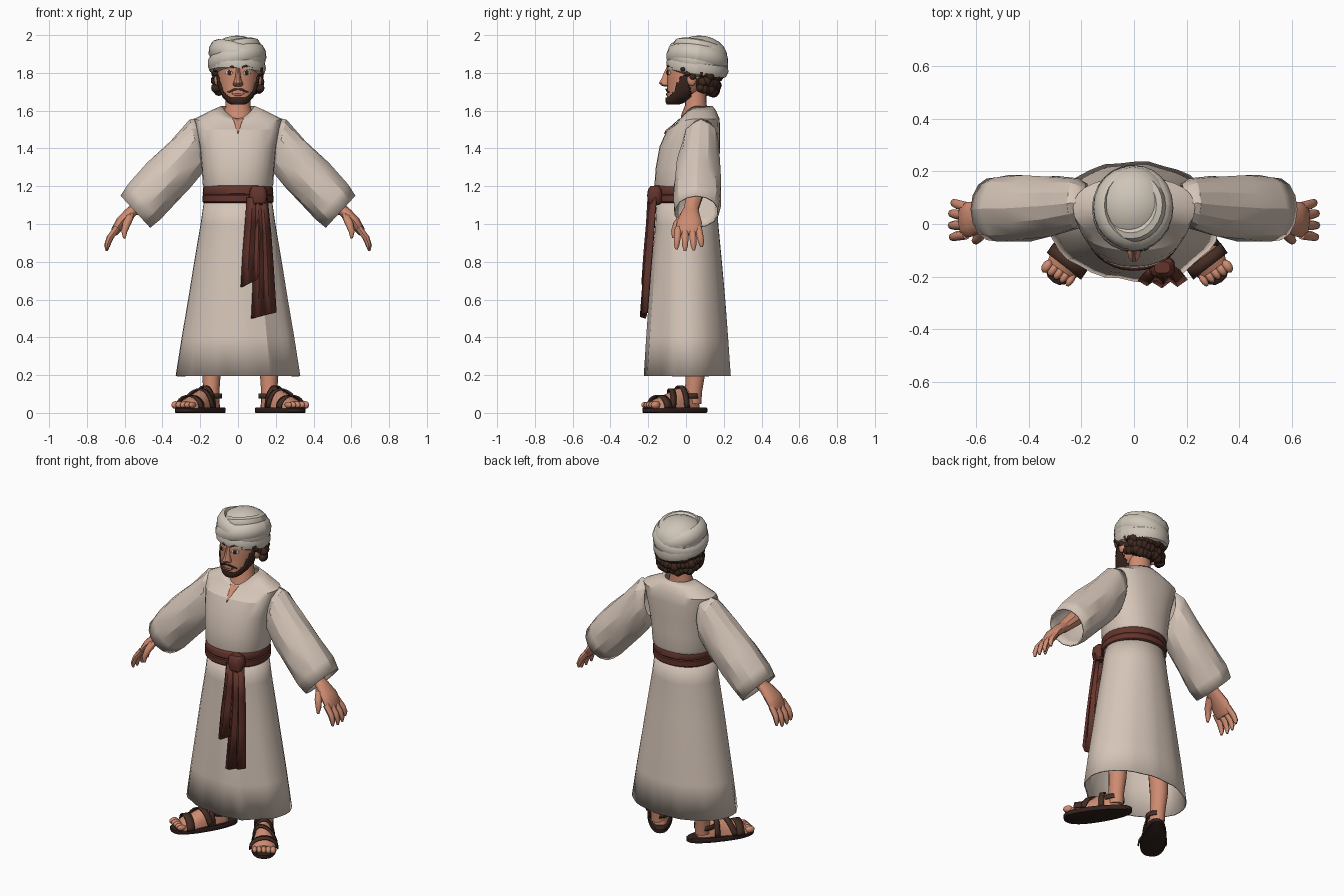
import bpy, bmesh, math, random
from math import sin, cos, pi, radians
from mathutils import Vector, Matrix
from mathutils.bvhtree import BVHTree

if "Cube" in bpy.data.objects:
    bpy.data.objects.remove(bpy.data.objects["Cube"])

random.seed(4)


def material(name, rgb):
    m = bpy.data.materials.new(name)
    m.diffuse_color = (*rgb, 1)
    m.use_nodes = True
    m.node_tree.nodes["Principled BSDF"].inputs["Base Color"].default_value = m.diffuse_color
    return m


ROBE = material("robe_cloth", (.67, .56, .48))
WRAP = material("turban_cloth", (.62, .56, .48))
SKIN = material("skin", (.62, .26, .165))
SASH = material("sash_red_brown", (.125, .034, .025))
HAIR = material("dark_hair", (.045, .02, .013))
LEATHER = material("sandal_leather", (.06, .027, .018))
SOLE = material("sandal_sole", (.03, .015, .012))
WHITE = material("eye_white", (.75, .70, .62))
LIP = material("lips", (.38, .12, .085))


def finish(name, bm, mat, angle=35, solid=0, matrix=None):
    if matrix:
        bmesh.ops.transform(bm, matrix=matrix, verts=bm.verts)
    bmesh.ops.recalc_face_normals(bm, faces=bm.faces)
    me = bpy.data.meshes.new(name)
    bm.to_mesh(me)
    bm.free()
    me.materials.append(mat)
    ob = bpy.data.objects.new(name, me)
    bpy.context.collection.objects.link(ob)
    if solid:
        mod = ob.modifiers.new("thickness", 'SOLIDIFY')
        mod.thickness, mod.offset = abs(solid), (1 if solid > 0 else -1)
    bpy.ops.object.select_all(action='DESELECT')
    ob.select_set(True)
    bpy.context.view_layer.objects.active = ob
    bpy.ops.object.shade_smooth_by_angle(angle=radians(angle))
    return ob


def skin_rings(bm, rings, caps=True, closed=True):
    """Bridge rings of points with quads."""
    rows = [[bm.verts.new(p) for p in r] for r in rings]
    n = len(rows[0])
    for a, b in zip(rows, rows[1:]):
        for i in range(n if closed else n - 1):
            j = (i + 1) % n
            bm.faces.new((a[i], a[j], b[j], b[i]))
    if caps:
        bm.faces.new(rows[0])
        bm.faces.new(rows[-1])


def loft(name, rings, mat, caps=True, closed=True, **kw):
    bm = bmesh.new()
    skin_rings(bm, rings, caps, closed)
    return finish(name, bm, mat, **kw)


def ring(z, rx, ry, cy, n=24, p=2.0, cx=0, dip=0):
    """Horizontal superellipse; dip lowers its front."""
    out = []
    for i in range(n):
        c, s = cos(2 * pi * i / n), sin(2 * pi * i / n)
        out.append(Vector((cx + rx * math.copysign(abs(c) ** (2 / p), c),
                           cy + ry * math.copysign(abs(s) ** (2 / p), s), z - dip * max(0, -s) ** 2)))
    return out


def tube_rings(path, radii, n=10):
    """Rings along a path; each radius pair is (across, along y)."""
    pts = [Vector(p) for p in path]
    rings = []
    for k, p in enumerate(pts):
        t = (pts[min(k + 1, len(pts) - 1)] - pts[max(k - 1, 0)]).normalized()
        u = t.cross(Vector((0, 1, 0))).normalized()
        v = u.cross(t)
        a, b = radii[k]
        rings.append([p + u * a * cos(2 * pi * i / n) + v * b * sin(2 * pi * i / n) for i in range(n)])
    return rings


def blobs(name, items, mat, sub=2, **kw):
    bm = bmesh.new()
    for loc, r in items:
        bmesh.ops.create_icosphere(bm, subdivisions=sub, radius=1,
                                   matrix=Matrix.Translation(loc) @ Matrix.Diagonal((*r, 1)))
    return finish(name, bm, mat, **kw)


def decal(name, target, top, bottom, mat, lift=.003, rows=4):
    """Thin patch between two x-z lines, laid on the front of the target."""
    bm = bmesh.new()
    bm.from_mesh(target.data)
    tree = BVHTree.FromBMesh(bm)
    bm.free()
    grid = []
    for r in range(rows + 1):
        row = []
        for a, b in zip(top, bottom):
            x, z = Vector(a).lerp(Vector(b), r / rows)
            hit = tree.ray_cast(Vector((x, -1, z)), Vector((0, 1, 0)))[0]
            if hit is None or hit.y > .06:
                hit = tree.find_nearest(Vector((x, -.1, z)))[0]
            row.append(hit + Vector((0, -lift, 0)))
        grid.append(row)
    return loft(name, grid, mat, caps=False, closed=False, solid=.003)


# Skirt: open flared cone with an overlapping front edge
def skirt_ring(z, rx, ry, cy):
    k = (1.12 - z) / .92
    pts = ring(z, rx, ry, cy, 36)
    for i, p in enumerate(pts):
        a = i * 10 - 360 if i > 18 else i * 10
        fold = .022 * (a + 100) / 40 if -100 < a <= -60 else 0
        fold += .004 * sin(i * 2.1)
        p.x *= 1 + fold * k * 1.5
        p.y -= fold * k
    return pts


loft("robe_skirt", [skirt_ring(*r) for r in [(1.14, .178, .16, .005), (1.0, .198, .166, .005), (.8, .232, .184, .006),
     (.6, .264, .2, .008), (.4, .298, .213, .01), (.195, .33, .225, .012)]], ROBE, caps=False, solid=-.008, angle=25)

# Bloused upper robe
torso = loft("robe_top", [ring(z, rx, ry, cy, 28, p, 0, d) for z, rx, ry, cy, p, d in [
    (1.16, .172, .16, .005, 2.2, 0), (1.21, .187, .172, .005, 2.2, 0), (1.3, .192, .168, .008, 2.3, 0),
    (1.41, .203, .16, .02, 2.4, 0), (1.5, .22, .14, .04, 2.5, 0), (1.556, .232, .118, .06, 2.3, .03),
    (1.598, .15, .1, .06, 2.1, .05), (1.625, .088, .083, .058, 2, .065)]], ROBE, caps=False, solid=-.006, angle=28)
decal("neck_slit", torso, [(-.03, 1.556), (-.015, 1.556), (0, 1.556), (.015, 1.556), (.03, 1.556)],
      [(-.022, 1.545), (-.012, 1.515), (0, 1.475), (.012, 1.515), (.022, 1.545)], SKIN)
loft("neck", tube_rings([(0, .045, 1.51), (0, .045, 1.575), (0, .052, 1.625), (0, .05, 1.75)],
     [(.09, .08), (.08, .07), (.066, .058), (.064, .058)], 16), SKIN)

# Sash: belt with a ridge, knot and two pleated tails
loft("belt", [ring(z, rx, ry, 0, 32, 2.1) for z, rx, ry in [(1.11, .18, .168), (1.118, .187, .177), (1.15, .188, .178),
     (1.156, .184, .174), (1.162, .187, .178), (1.192, .185, .177), (1.205, .178, .168)]], SASH, caps=False, solid=-.006)
loft("sash_knot", [ring(z, rx, ry, -.165, 16, 3, .107) for z, rx, ry in [(1.1, .03, .022), (1.112, .042, .035),
     (1.15, .049, .041), (1.185, .044, .036), (1.2, .03, .022)]], SASH)


def tail(name, rows, cols):
    grid = []
    for z0, z1, xa, xb, y in rows:
        grid.append([Vector((xa + (xb - xa) * c / (cols - 1), y + .011 * (-1) ** c + .012 * c / cols,
                             z0 + (z1 - z0) * c / (cols - 1))) for c in range(cols)])
    loft(name, grid, SASH, caps=False, closed=False, solid=.014, angle=30)


tail("sash_tail_short", [(1.14, 1.14, .055, .115, -.182), (1.0, 1.0, .045, .115, -.19),
     (.85, .86, .032, .112, -.203), (.665, .71, .022, .11, -.215)], 4)
tail("sash_tail_long", [(1.14, 1.14, .09, .145, -.175), (.95, .95, .098, .165, -.188),
     (.75, .76, .09, .18, -.204), (.5, .53, .078, .195, -.222)], 5)

# Head: stacked rings, jaw to brow
profile = [(1.64, .035, .03, -.068), (1.65, .052, .045, -.056), (1.675, .074, .068, -.032), (1.705, .09, .09, -.01),
           (1.74, .101, .107, .008), (1.78, .107, .118, .018), (1.82, .108, .122, .022), (1.88, .1, .115, .03)]
head_rings = []
for a, b in zip(profile, profile[1:]):
    for k in range(4):
        head_rings.append(ring(*[u + (v - u) * k / 4 for u, v in zip(a, b)], 48, 2.15))
head = loft("head", head_rings + [ring(*profile[-1], 48)], SKIN, angle=60)

# Beard: a thickened shell of the jaw
bm = bmesh.new()
bm.from_mesh(head.data)
drop = []
for f in bm.faces:
    c = f.calc_center_median()
    if c.z > 1.667 + .11 * (abs(c.x) / .1) ** 4 or c.y > .02 or c.z > 1.785:
        drop.append(f)
bmesh.ops.delete(bm, geom=drop, context='FACES')
finish("beard", bm, HAIR, solid=.008, angle=50)

# Face
loft("nose", [ring(z, w, d, y, 10) for z, w, d, y in [(1.825, .01, .012, -.094), (1.80, .012, .018, -.1),
     (1.77, .016, .026, -.105), (1.747, .025, .038, -.107), (1.735, .026, .03, -.105), (1.727, .016, .016, -.1)]], SKIN)
for s, side in ((-1, "right"), (1, "left")):
    def line(pts):
        return [(s * x, z) for x, z in pts]
    decal(side + "_eye_white", head, line([(.027, 1.80), (.036, 1.813), (.054, 1.815), (.067, 1.802)]),
          line([(.027, 1.797), (.036, 1.789), (.054, 1.788), (.067, 1.798)]), WHITE)
    decal(side + "_iris", head, line([(.037, 1.808), (.046, 1.815), (.055, 1.808)]),
          line([(.037, 1.795), (.046, 1.788), (.055, 1.795)]), HAIR, .006, 2)
    decal(side + "_eyebrow", head, line([(.02, 1.833), (.04, 1.842), (.06, 1.842), (.078, 1.828)]),
          line([(.02, 1.825), (.04, 1.832), (.06, 1.833), (.078, 1.824)]), HAIR, .005, 2)
    decal(side + "_moustache", head, line([(.003, 1.716), (.02, 1.717), (.04, 1.708), (.055, 1.7)]),
          line([(.003, 1.71), (.02, 1.706), (.038, 1.698), (.055, 1.695)]), HAIR, .005, 2)
    blobs(side + "_ear", [((s * .113, .03, 1.765), (.014, .026, .036))], SKIN)
decal("lips", head, [(-.034, 1.694), (-.015, 1.69), (.015, 1.69), (.034, 1.694)],
      [(-.034, 1.691), (-.015, 1.678), (.015, 1.678), (.034, 1.691)], LIP, .005, 2)

# Curly hair round the back and temples
curls = [((0, .09, 1.755), (.115, .085, .06))]
for level, z in enumerate((1.70, 1.735, 1.775)):
    for k in range(15):
        a = radians(8 + 164 * k / 14 + 6 * (level % 2))
        r = random.uniform(.022, .031)
        lift = .03 * (1 - sin(a))
        curls.append(((.118 * cos(a), .065 + (.088 + .01 * level) * sin(a), z + lift + random.uniform(-.008, .008)), (r, r, r)))
for s in (-1, 1):
    for y, z, r in ((.01, 1.80, .02), (-.012, 1.822, .018), (.035, 1.78, .02)):
        curls.append(((s * .116, y, z), (r, r, r)))
blobs("curly_hair", curls, HAIR, sub=2, angle=30)

# Turban: dome and crossing tilted wraps
blobs("turban_dome", [((-.005, .07, 1.882), (.146, .15, .116))], WRAP, sub=3, angle=40)
for i, (z, cy, rx, ry, w, h, pitch, roll) in enumerate([
        (1.832, .06, .124, .137, .03, .042, -9, 4), (1.872, .06, .132, .139, .027, .05, -10, -15),
        (1.89, .06, .128, .134, .027, .05, -8, 17), (1.93, .065, .098, .106, .03, .034, -10, -10)]):
    rot = Matrix.Translation((-.005, cy, z)) @ Matrix.Rotation(radians(pitch), 4, 'X') @ Matrix.Rotation(radians(roll), 4, 'Y')
    rings = []
    for k in range(25):
        t = 2 * pi * k / 24
        rings.append([((rx + w * cos(q)) * cos(t), (ry + w * cos(q)) * sin(t), h * sin(q))
                      for q in [2 * pi * j / 8 for j in range(8)]])
    loft("turban_wrap_%d" % (i + 1), rings, WRAP, caps=False, matrix=rot, angle=40)

# Foot sections: position, half width, height
SECT = [(.14, .025, .04), (.11, .042, .075), (.06, .048, .11), (0, .055, .1), (-.06, .066, .072), (-.115, .071, .05), (-.145, .06, .035)]


def foot_size(y):
    for a, b in zip(SECT, SECT[1:]):
        if y >= b[0]:
            k = min(1, max(0, (a[0] - y) / (a[0] - b[0])))
            return a[1] + (b[1] - a[1]) * k, a[2] + (b[2] - a[2]) * k
    return SECT[-1][1:]


def strap(name, ya, yb, width, m):
    rows = []
    for k in range(13):
        a = pi * k / 12
        y = ya + (yb - ya) * k / 12
        w, h = foot_size(y)
        rows.append([((w + .005) * cos(a), y + d * width / 2, .026 + (h + .006) * sin(a)) for d in (-1, 1)])
    loft(name, rows, LEATHER, caps=False, closed=False, solid=.008, matrix=m)


# Limbs, built once and mirrored
for s, side in ((-1, "right"), (1, "left")):
    flip = Matrix.Diagonal((s, 1, 1, 1))
    sleeve = []
    for i, (xt, zt, xb, zb, cy, h) in enumerate([
            (.19, 1.565, .17, 1.34, .085, .07), (.255, 1.55, .185, 1.28, .078, .098), (.36, 1.442, .25, 1.19, .068, .115),
            (.48, 1.322, .335, 1.105, .06, .125), (.58, 1.212, .415, 1.025, .058, .128), (.622, 1.15, .465, .98, .056, .12)]):
        c, u = Vector(((xt + xb) / 2, cy, (zt + zb) / 2)), Vector(((xt - xb) / 2, 0, (zt - zb) / 2))
        sleeve.append([c + (u * cos(q) + Vector((0, h * sin(q), 0))) * (1 + .035 * sin(2.3 * i + 2.6 * j) * (0 < i < 5))
                       for j, q in enumerate([2 * pi * j / 14 for j in range(14)])])
    loft(side + "_sleeve", sleeve, ROBE, caps=False, solid=-.008, matrix=flip, angle=22)
    loft(side + "_forearm", tube_rings([(.36, .055, 1.28), (.48, .045, 1.15), (.555, .025, 1.07)],
         [(.05, .05), (.044, .046), (.032, .038)]), SKIN, matrix=flip)
    # Hand: palm, four fingers and thumb
    bm = bmesh.new()
    skin_rings(bm, tube_rings([(.535, .03, 1.09), (.575, .022, 1.055), (.618, .018, 1.012), (.648, .015, .965), (.655, .015, .945)],
               [(.03, .036), (.03, .05), (.03, .066), (.024, .067), (.014, .058)], 12))
    for y, ln in ((-.04, .93), (-.004, 1), (.032, .98), (.065, .82)):
        yy = y * 1.15
        skin_rings(bm, tube_rings([(.638, y, .98), (.64 + .04 * ln, yy, .975 - .05 * ln), (.64 + .055 * ln, yy * 1.08, .975 - .09 * ln),
                   (.64 + .055 * ln, yy * 1.1, .975 - .117 * ln)], [(.018, .019), (.017, .018), (.014, .015), (.006, .007)], 8))
    skin_rings(bm, tube_rings([(.572, -.005, 1.045), (.59, -.048, 1.0), (.602, -.063, .96), (.602, -.067, .925)],
               [(.024, .026), (.021, .021), (.016, .016), (.007, .007)], 8))
    finish(side + "_hand", bm, SKIN, matrix=flip, angle=45)
    # Leg and turned-out foot
    legm = Matrix.Translation((.012, 0, 0)) @ flip
    loft(side + "_leg", tube_rings([(.152, .035, .05), (.153, .04, .12), (.153, .052, .22), (.145, .05, .5), (.13, .04, .8)],
         [(.043, .047), (.043, .047), (.05, .053), (.062, .065), (.07, .07)], 14), SKIN, matrix=legm)
    m = legm @ Matrix.Translation((.207, -.057, 0)) @ Matrix.Rotation(radians(35), 4, 'Z')
    rings = [[(w * cos(q), y, .026 + h * max(0, sin(q))) for q in [2 * pi * j / 16 for j in range(16)]] for y, w, h in SECT]
    loft(side + "_foot", rings, SKIN, matrix=m, angle=60)
    blobs(side + "_toes", [((-.052 + .026 * k, -.155 - .002 * k, .042), (.0135 + .0013 * k, .028, .017 + .001 * k))
                           for k in range(5)], SKIN, matrix=m, angle=60)
    sole = []
    for z, g in ((0, .97), (.004, 1), (.024, 1), (.028, .97)):
        sole.append([(g * math.copysign(abs(cos(q)) ** .8, cos(q)) * (.071 - .013 * sin(q)),
                      g * .2 * math.copysign(abs(sin(q)) ** .9, sin(q)), z) for q in [2 * pi * j / 28 for j in range(28)]])
    loft(side + "_sole", sole, SOLE, matrix=m)
    strap(side + "_toe_strap", -.098, -.108, .045, m)
    strap(side + "_cross_strap", -.07, .02, .034, m)
    strap(side + "_instep_strap", .035, .03, .03, m)
    loft(side + "_heel_strap", [ring(z, .05, .056, .092, 20) for z in (.075, .102)], LEATHER, caps=False, solid=.006, matrix=m)
